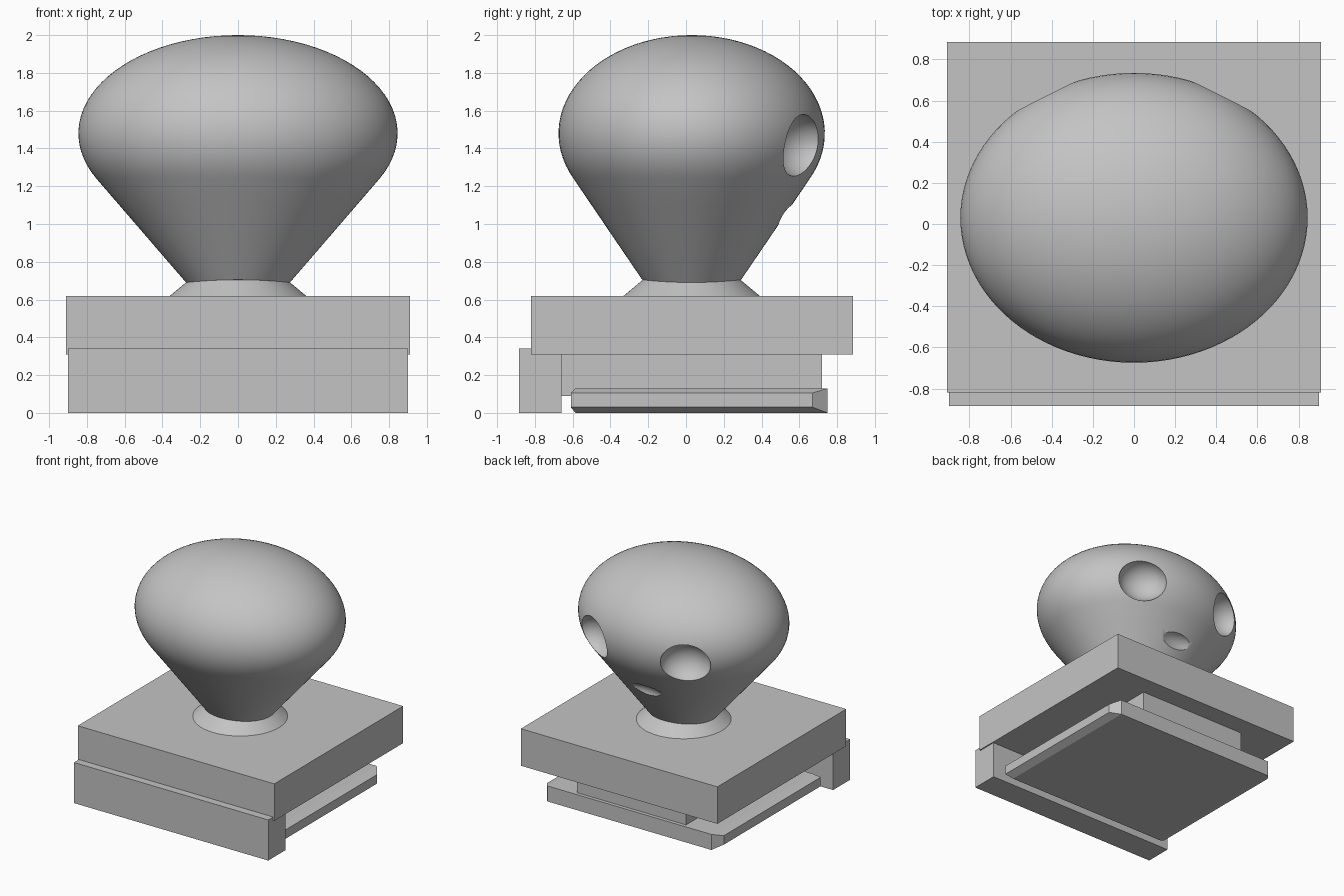
import bpy, bmesh, math
from mathutils import Matrix, Vector

if "Cube" in bpy.data.objects:
    bpy.data.objects.remove(bpy.data.objects["Cube"])

grey = bpy.data.materials.new("plain_grey")
grey.diffuse_color = (0.55, 0.55, 0.55, 1)
grey.use_nodes = True
grey.node_tree.nodes["Principled BSDF"].inputs["Base Color"].default_value = grey.diffuse_color


def finish(name, bm, smooth=False):
    bmesh.ops.recalc_face_normals(bm, faces=bm.faces)
    me = bpy.data.meshes.new(name)
    bm.to_mesh(me)
    bm.free()
    ob = bpy.data.objects.new(name, me)
    bpy.context.collection.objects.link(ob)
    me.materials.append(grey)
    if smooth:
        bpy.ops.object.select_all(action='DESELECT')
        bpy.context.view_layer.objects.active = ob
        ob.select_set(True)
        bpy.ops.object.shade_smooth_by_angle(angle=math.radians(30))
    return ob


def box(name, x, y0, y1, z0, z1):
    bm = bmesh.new()
    bmesh.ops.create_cube(bm, size=1)
    for v in bm.verts:
        v.co = (v.co.x * 2 * x, (y0 + y1) / 2 + v.co.y * (y1 - y0),
                (z0 + z1) / 2 + v.co.z * (z1 - z0))
    return finish(name, bm)


def loft(bm, rings):
    """Skin a list of closed rings of points and cap both ends."""
    rows = [[bm.verts.new(p) for p in r] for r in rings]
    n = len(rows[0])
    for a, b in zip(rows, rows[1:]):
        for i in range(n):
            j = (i + 1) % n
            bm.faces.new((a[i], a[j], b[j], b[i]))
    return rows


# Base blocks
box("top_plate", 0.91, -0.82, 0.885, 0.31, 0.62)
box("front_lip", 0.90, -0.885, -0.66, 0.0, 0.34)
box("stem", 0.505, -0.66, 0.72, 0.09, 0.31)

# Sliding foot: bevelled sides, cut back corners
bm = bmesh.new()
profile = [(0.76, 0, 0), (0.82, 0.03, 1), (0.82, 0.105, 1), (0.76, 0.13, 0)]
profile += [(-x, z, s) for x, z, s in reversed(profile)]
front = [(x, -0.61 if s else -0.585, z) for x, z, s in profile]
back = [(x, 0.67 if s else 0.75, z) for x, z, s in profile]
rf, rb = loft(bm, [front, back])
for r in (rf, rb):
    for a, b in ((0, 7), (1, 6), (2, 5)):
        if r is rf:
            bm.faces.new((r[a], r[a + 1], r[b - 1], r[b]))
# Back end: flat middle with a slanted face at each corner
bm.faces.new((rb[0], rb[3], rb[4], rb[7]))
bm.faces.new(rb[0:4])
bm.faces.new(rb[4:8])
finish("sliding_foot", bm)

# Neck flare
CY, SEG = 0.03, 96
ring = [2 * math.pi * i / SEG for i in range(SEG)]
bm = bmesh.new()
rows = loft(bm, [[(r * math.cos(t), CY + r * math.sin(t), z) for t in ring]
                 for r, z in ((0.36, 0.62), (0.24, 0.72))])
for r in rows:
    bm.faces.new(r)
finish("neck", bm, True)

# Head: ellipsoid top running into a tapered lower half
RX, RY, RZ, CZ = 0.845, 0.705, 0.52, 1.48
low = [(0.275 * math.cos(t), CY + 0.262 * math.sin(t),
        0.69 + 0.015 * math.sin(t) ** 2) for t in ring]
rings = [low]
a0 = -math.asin(0.46)
first = None
for k in range(28):
    a = a0 + (math.pi / 2 - a0) * k / 28
    r = [(RX * math.cos(a) * math.cos(t), CY + RY * math.cos(a) * math.sin(t),
          CZ + RZ * math.sin(a)) for t in ring]
    if first is None:
        first = r
        for f in (0.25, 0.5, 0.75):
            rings.append([Vector(p).lerp(Vector(q), f) for p, q in zip(low, r)])
    rings.append(r)
bm = bmesh.new()
rows = loft(bm, rings)
tip = bm.verts.new((0, CY, CZ + RZ))
top = rows[-1]
for i in range(SEG):
    bm.faces.new((top[i], top[(i + 1) % SEG], tip))
bm.faces.new(rows[0])
head = finish("head", bm)


# Hollows in the back of the head
def hollow(name, centre, radii, turn=0):
    bm = bmesh.new()
    m = (Matrix.Translation(centre) @ Matrix.Rotation(turn, 4, 'Z')
         @ Matrix.Diagonal((*radii, 1)))
    bmesh.ops.create_uvsphere(bm, u_segments=48, v_segments=32, radius=1, matrix=m)
    ob = finish(name, bm)
    ob.hide_render = True
    ob.hide_viewport = True
    mod = head.modifiers.new(name, 'BOOLEAN')
    mod.operation = 'DIFFERENCE'
    mod.solver = 'EXACT'
    mod.object = ob
    return ob


cutters = [hollow("socket_cutter", (s * 0.43, 0.625, 1.41), (0.195, 0.165, 0.17),
                  -s * math.radians(26)) for s in (-1, 1)]
cutters.append(hollow("small_hollow_cutter", (0, 0.57, 1.02), (0.2, 0.083, 0.083)))

# Bake the cuts, drop the cutters, then smooth
dg = bpy.context.evaluated_depsgraph_get()
head.data = bpy.data.meshes.new_from_object(head.evaluated_get(dg))
head.modifiers.clear()
for c in cutters:
    bpy.data.objects.remove(c)
bpy.ops.object.select_all(action='DESELECT')
bpy.context.view_layer.objects.active = head
head.select_set(True)
bpy.ops.object.shade_smooth_by_angle(angle=math.radians(30))
